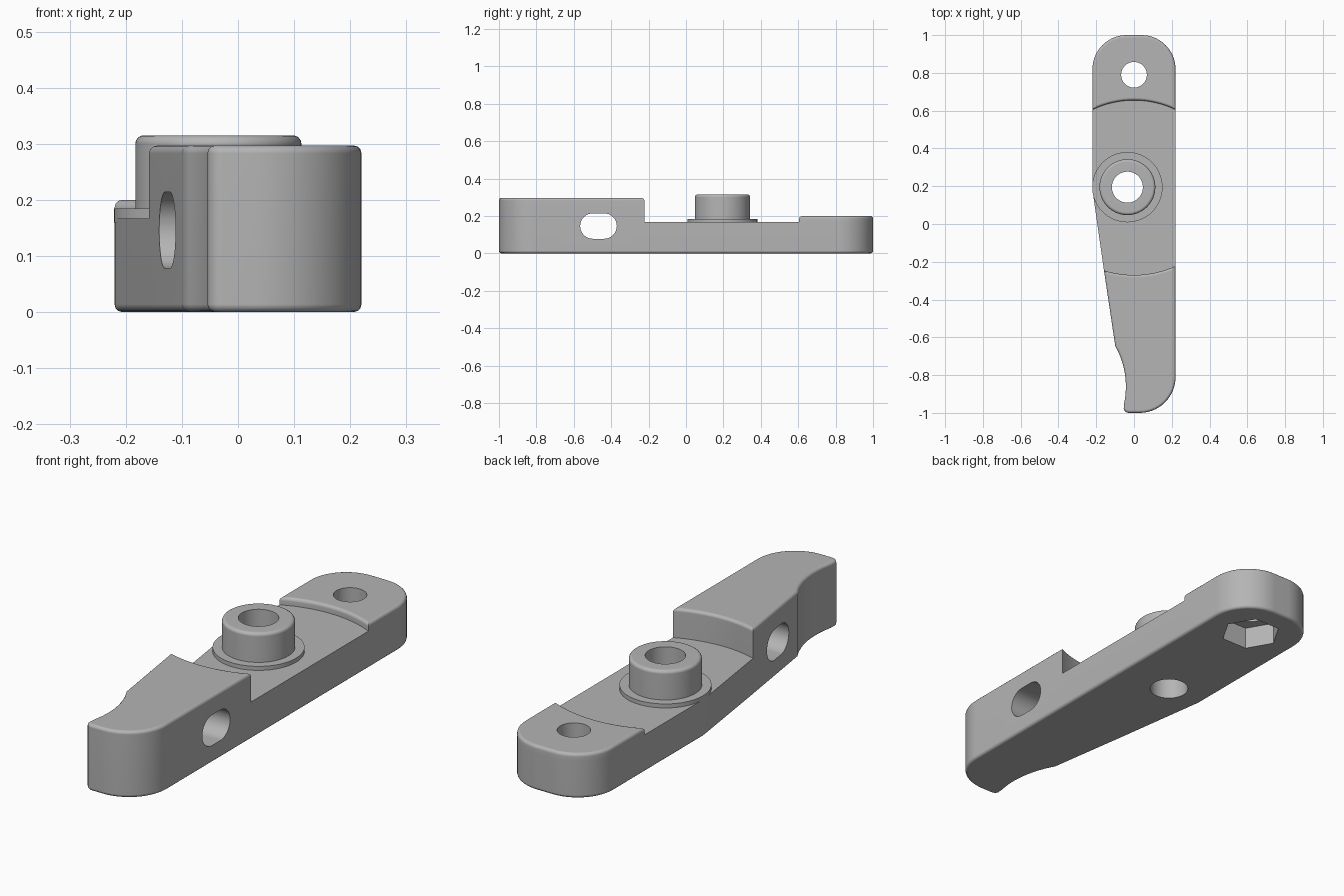
import bpy, bmesh
from math import sin, cos, pi, radians, sqrt
from mathutils import Matrix, Vector

cube = bpy.data.objects.get("Cube")
if cube:
    bpy.data.objects.remove(cube, do_unlink=True)

W = 0.22                      # half width
FLOOR, BLOCK_TOP, PAD_TOP = 0.167, 0.297, 0.2
PIVOT = (-0.035, 0.195)
BOLT = (0, 0.79)
ROUND = 0.014

grey = bpy.data.materials.new("plain grey")
grey.use_nodes = True
grey.diffuse_color = (0.46, 0.46, 0.46, 1)
grey.node_tree.nodes["Principled BSDF"].inputs["Base Color"].default_value = grey.diffuse_color


def arc(cx, cy, r, a0, a1, n):
    """Points along a circular arc, angles in degrees."""
    angles = [radians(a0 + (a1 - a0) * i / n) for i in range(n + 1)]
    return [(cx + r * cos(a), cy + r * sin(a)) for a in angles]


def make_object(name, bm):
    bmesh.ops.recalc_face_normals(bm, faces=bm.faces)
    mesh = bpy.data.meshes.new(name)
    bm.to_mesh(mesh)
    bm.free()
    mesh.materials.append(grey)
    obj = bpy.data.objects.new(name, mesh)
    bpy.context.collection.objects.link(obj)
    return obj


def activate(obj):
    bpy.ops.object.select_all(action='DESELECT')
    obj.select_set(True)
    bpy.context.view_layer.objects.active = obj


def finish(obj):
    activate(obj)
    bpy.ops.object.shade_smooth_by_angle(angle=radians(32))
    mod = obj.modifiers.new("even_shading", 'WEIGHTED_NORMAL')
    mod.keep_sharp = True


def prism(name, pts, z0, z1, matrix=Matrix()):
    bm = bmesh.new()
    face = bm.faces.new([bm.verts.new((x, y, z0)) for x, y in pts])
    ext = bmesh.ops.extrude_face_region(bm, geom=[face], use_keep_orig=True)
    top = [v for v in ext["geom"] if isinstance(v, bmesh.types.BMVert)]
    bmesh.ops.translate(bm, verts=top, vec=(0, 0, z1 - z0))
    bmesh.ops.transform(bm, matrix=matrix, verts=bm.verts)
    return make_object(name, bm)


# Step arcs, listed left to right
def step_arc(x0, cy, r, sign, n=16):
    xs = [x0 + (W - x0) * i / n for i in range(n + 1)]
    return [(x, cy + sign * sqrt(r * r - x * x)) for x in xs]


front_step = step_arc(-0.159, 0.26, 0.53, -1)
back_step = step_arc(-W, 0.145, 0.51, 1)

# Outline, counter-clockwise, in front / right / back / left stretches
R = 0.18
front_run = (arc(-0.477, -0.86, 0.434, 29.5, -12, 12)
             + arc(-0.027, -0.972, 0.028, 190, 270, 4)
             + arc(W - R - 0.01, -1 + R + 0.01, R + 0.01, -90, 0, 14))
back_run = arc(W - R, 1 - R, R, 0, 90, 14) + arc(-W + R, 1 - R, R, 90, 180, 14)
left_bend = arc(PIVOT[0], PIVOT[1], 0.185, 180, 188.4, 3)

bm = bmesh.new()


def verts(pts):
    return [bm.verts.new((x, y, FLOOR)) for x, y in pts]


v_front, v_back, v_bend = verts(front_run), verts(back_run), verts(left_bend)
v_step1, v_step2 = verts(front_step), verts(back_step)
rim = v_front + [v_step1[-1], v_step2[-1]] + v_back + [v_step2[0]] + v_bend + [v_step1[0]]

# Full-height walls and underside
low = [bm.verts.new((v.co.x, v.co.y, 0)) for v in rim]
underside = bm.faces.new(low)
for i in range(len(rim)):
    j = (i + 1) % len(rim)
    bm.faces.new((low[i], low[j], rim[j], rim[i]))

# Upper faces: front block, sunken middle, back pad
block = bm.faces.new(v_front + v_step1[::-1])
bm.faces.new(v_step1 + v_step2[::-1] + v_bend)
pad = bm.faces.new(v_step2 + v_back)

round_edges = set(underside.edges)
for face, top in ((block, BLOCK_TOP), (pad, PAD_TOP)):
    geom = bmesh.ops.extrude_face_region(bm, geom=[face])["geom"]
    moved = [g for g in geom if isinstance(g, bmesh.types.BMVert)]
    bmesh.ops.translate(bm, verts=moved, vec=(0, 0, top - FLOOR))
    for g in geom:
        if isinstance(g, bmesh.types.BMFace):
            round_edges.update(g.edges)
    if face.is_valid:
        bm.faces.remove(face)
bmesh.ops.recalc_face_normals(bm, faces=bm.faces)
bmesh.ops.bevel(bm, geom=list(round_edges), offset=ROUND, segments=3,
                profile=0.5, affect='EDGES', clamp_overlap=True)
body = make_object("lever_body", bm)

# Openings: pivot hole, bolt hole, hexagonal nut pocket, sideways slot
sideways = Matrix(((0, 0, 1, 0), (1, 0, 0, 0), (0, 1, 0, 0), (0, 0, 0, 1)))
slot = arc(-0.438, 0.146, 0.068, -90, 90, 16) + arc(-0.498, 0.146, 0.068, 90, 270, 16)
cutters = [
    prism("pivot_cutter", arc(*PIVOT, 0.082, 0, 354.375, 63), -0.1, 0.4),
    prism("bolt_cutter", arc(*BOLT, 0.068, 0, 352.5, 47), -0.1, 0.4),
    prism("nut_cutter", arc(*BOLT, 0.128, 0, 300, 5), -0.1, 0.1),
    prism("slot_cutter", slot, -0.5, 0.5, sideways),
]
for cutter in cutters:
    cutter.hide_render = True
    activate(body)
    mod = body.modifiers.new("cut", 'BOOLEAN')
    mod.operation, mod.solver, mod.object = 'DIFFERENCE', 'EXACT', cutter
    bpy.ops.object.modifier_apply(modifier=mod.name)
    bpy.data.objects.remove(cutter, do_unlink=True)
finish(body)


# Turned boss with its thin washer flange
def lathe(name, profile, centre, steps=64):
    bm = bmesh.new()
    ring = [bm.verts.new((r, 0, z)) for r, z in profile]
    edges = [bm.edges.new((ring[i - 1], ring[i])) for i in range(len(ring))]
    bmesh.ops.spin(bm, geom=ring + edges, cent=(0, 0, 0), axis=(0, 0, 1),
                   angle=2 * pi, steps=steps)
    bmesh.ops.remove_doubles(bm, verts=bm.verts, dist=0.0001)
    bmesh.ops.translate(bm, verts=bm.verts, vec=Vector((*centre, 0)))
    return make_object(name, bm)


boss = lathe("pivot_boss", [(0.082, 0.16), (0.082, 0.315)]
             + arc(0.133, 0.3, 0.015, 90, 0, 4) + [(0.148, 0.16)], PIVOT)
flange = lathe("boss_flange", [(0.14, 0.16), (0.14, 0.185), (0.186, 0.185), (0.186, 0.16)], PIVOT)
finish(boss)
finish(flange)
